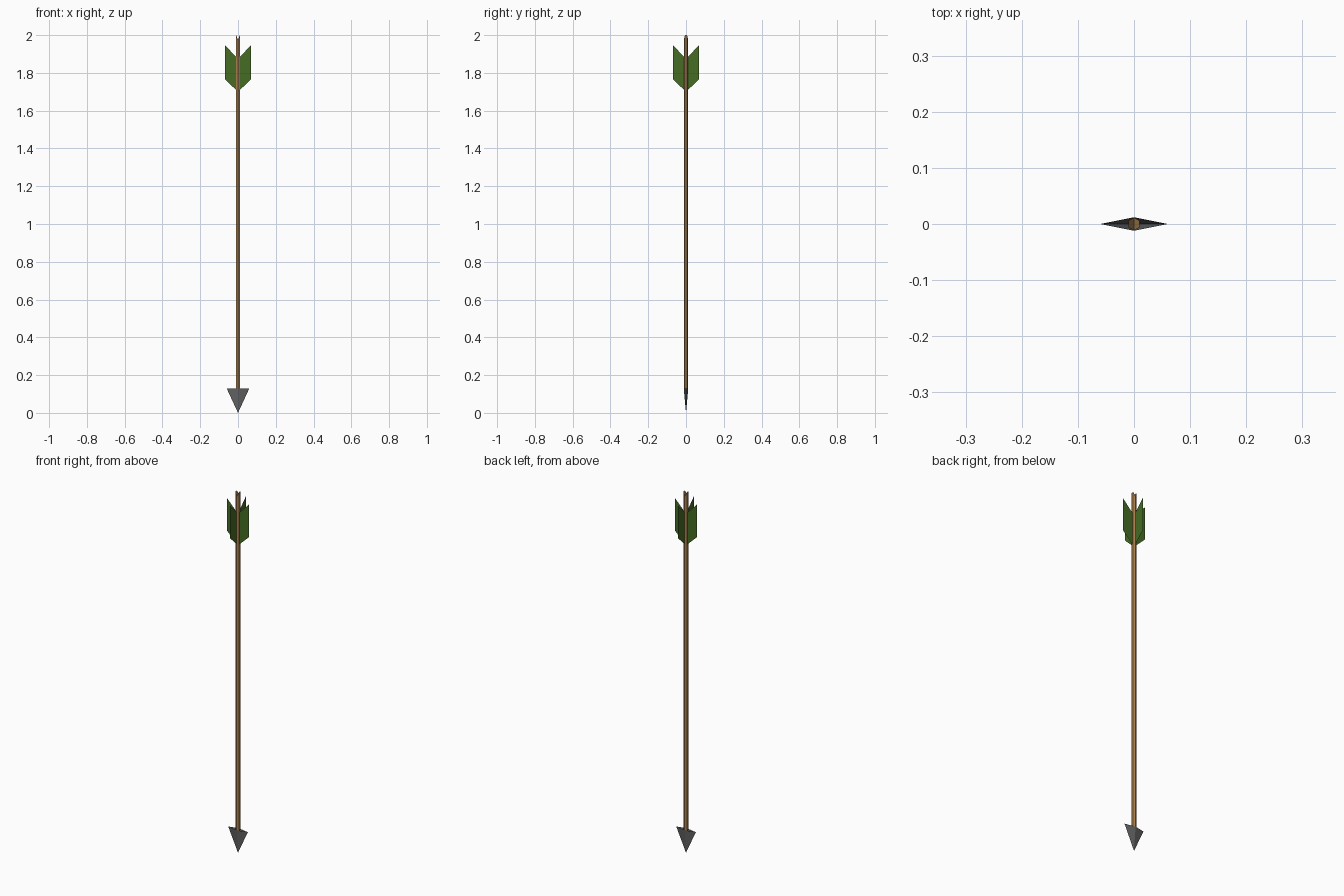
import bpy, math

if "Cube" in bpy.data.objects:
    bpy.data.objects.remove(bpy.data.objects["Cube"])


def material(name, rgb):
    m = bpy.data.materials.new(name)
    m.diffuse_color = (*rgb, 1)
    m.use_nodes = True
    m.node_tree.nodes["Principled BSDF"].inputs["Base Color"].default_value = m.diffuse_color
    return m


def make(name, verts, faces, mat):
    me = bpy.data.meshes.new(name)
    me.from_pydata(verts, [], faces)
    me.materials.append(mat)
    ob = bpy.data.objects.new(name, me)
    bpy.context.collection.objects.link(ob)
    return ob


wood = material("wood brown", (0.41, 0.22, 0.075))
green = material("feather green", (0.06, 0.15, 0.017))
steel = material("dark steel", (0.125, 0.125, 0.125))

# Six-sided shaft; the front and back corners dip to form the nock
R, N = 0.0115, 6
ring = [(R * math.cos(math.pi / 2 + math.tau * i / N),
         R * math.sin(math.pi / 2 + math.tau * i / N)) for i in range(N)]
verts = [(x, y, 0.128) for x, y in ring]
verts += [(x, y, 1.975 if abs(x) < 0.001 else 2.0) for x, y in ring]
faces = [(i, (i + 1) % N, N + (i + 1) % N, N + i) for i in range(N)]
faces += [tuple(reversed(range(N))),
          (6, 7, 8, 9), (6, 9, 10, 11)]
make("shaft", verts, faces, wood)

# Flat diamond arrowhead, open at the back
head = [(0.06, 0, 0.13), (0, 0.012, 0.13), (-0.06, 0, 0.13), (0, -0.012, 0.13), (0, 0, 0)]
make("arrowhead", head, [((i + 1) % 4, i, 4) for i in range(4)], steel)

# Four thin swept feathers around the shaft
profile = [(0.0, 1.70), (0.068, 1.765), (0.068, 1.945), (0.0, 1.875)]
for k in range(4):
    c, s = round(math.cos(k * math.pi / 2)), round(math.sin(k * math.pi / 2))
    make(f"feather_{k + 1}", [(r * c, r * s, z) for r, z in profile], [(0, 1, 2, 3)], green)
